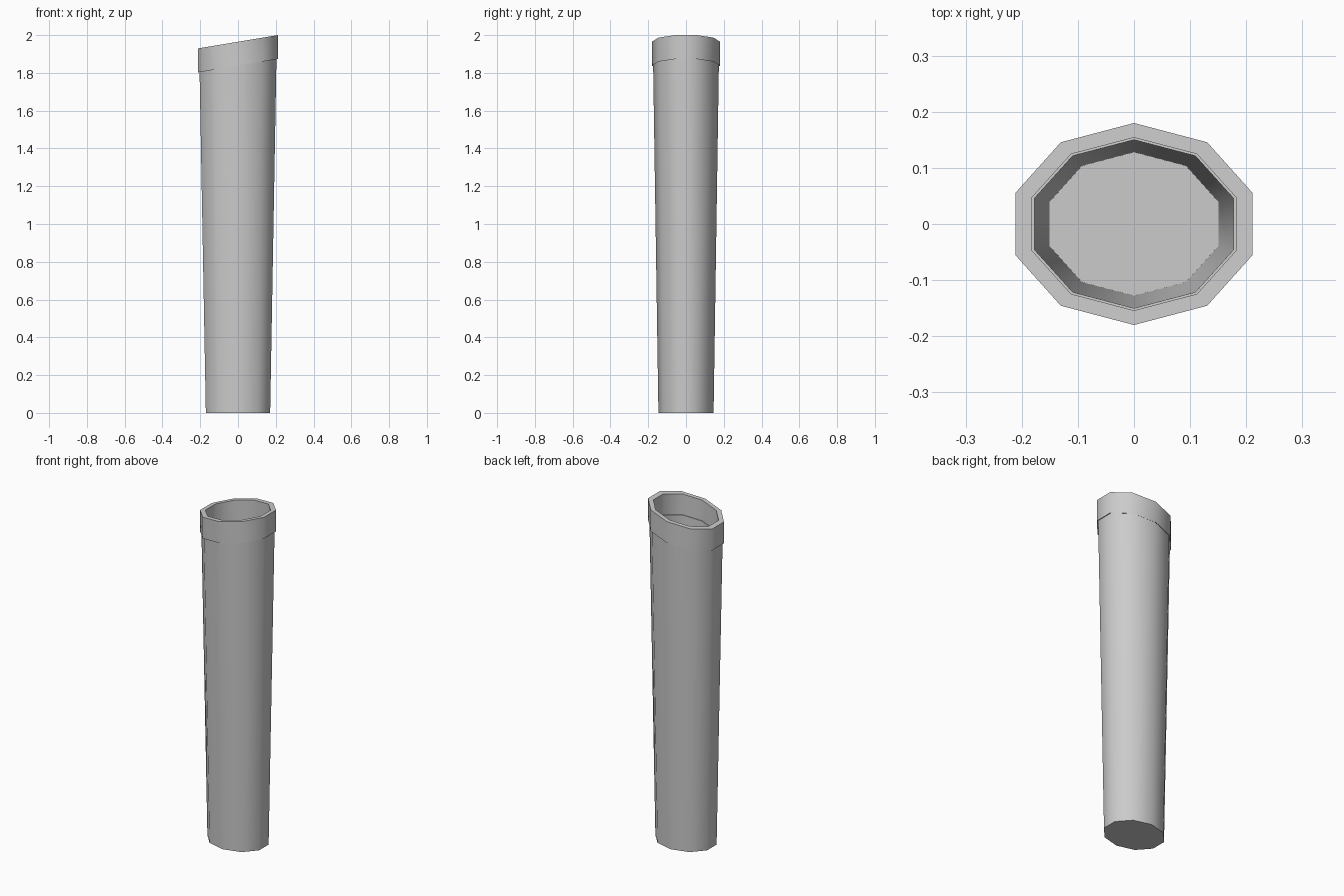
import bpy, bmesh, math

if "Cube" in bpy.data.objects:
    bpy.data.objects.remove(bpy.data.objects["Cube"])

SIDES = 10
SLOPE = 0.167   # tilt of the rim along x

# Profile rings: (x radius, y radius, height at x = 0, slope along x)
PROFILE = [
    (0.179, 0.146, 0.0, 0.0),        # base
    (0.214, 0.174, 1.842, SLOPE),    # top of outer wall
    (0.222, 0.180, 1.838, SLOPE),    # collar underside
    (0.222, 0.180, 1.965, SLOPE),    # rim outside
    (0.191, 0.154, 1.965, SLOPE),    # rim inside
    (0.191, 0.154, 1.842, SLOPE),    # inner ledge
    (0.186, 0.150, 1.842, SLOPE),
    (0.158, 0.128, 0.022, 0.0),      # inner floor
]


def ring(bm, rx, ry, z, slope):
    verts = []
    for i in range(SIDES):
        a = math.pi / 2 + i * 2 * math.pi / SIDES
        x, y = rx * math.cos(a), ry * math.sin(a)
        verts.append(bm.verts.new((x, y, z + slope * x)))
    return verts


# Hollow tapered tube with slanted collar
bm = bmesh.new()
rings = [ring(bm, *p) for p in PROFILE]
for low, high in zip(rings, rings[1:]):
    for i in range(SIDES):
        j = (i + 1) % SIDES
        bm.faces.new((low[i], low[j], high[j], high[i]))
bm.faces.new(rings[0][::-1])
bm.faces.new(rings[-1])
bmesh.ops.recalc_face_normals(bm, faces=bm.faces[:])

mesh = bpy.data.meshes.new("collared_tube")
bm.to_mesh(mesh)
bm.free()
tube = bpy.data.objects.new("collared_tube", mesh)
bpy.context.collection.objects.link(tube)

# Smooth sides, sharp rim and collar edges
bpy.context.view_layer.objects.active = tube
tube.select_set(True)
bpy.ops.object.shade_smooth_by_angle(angle=math.radians(50))
